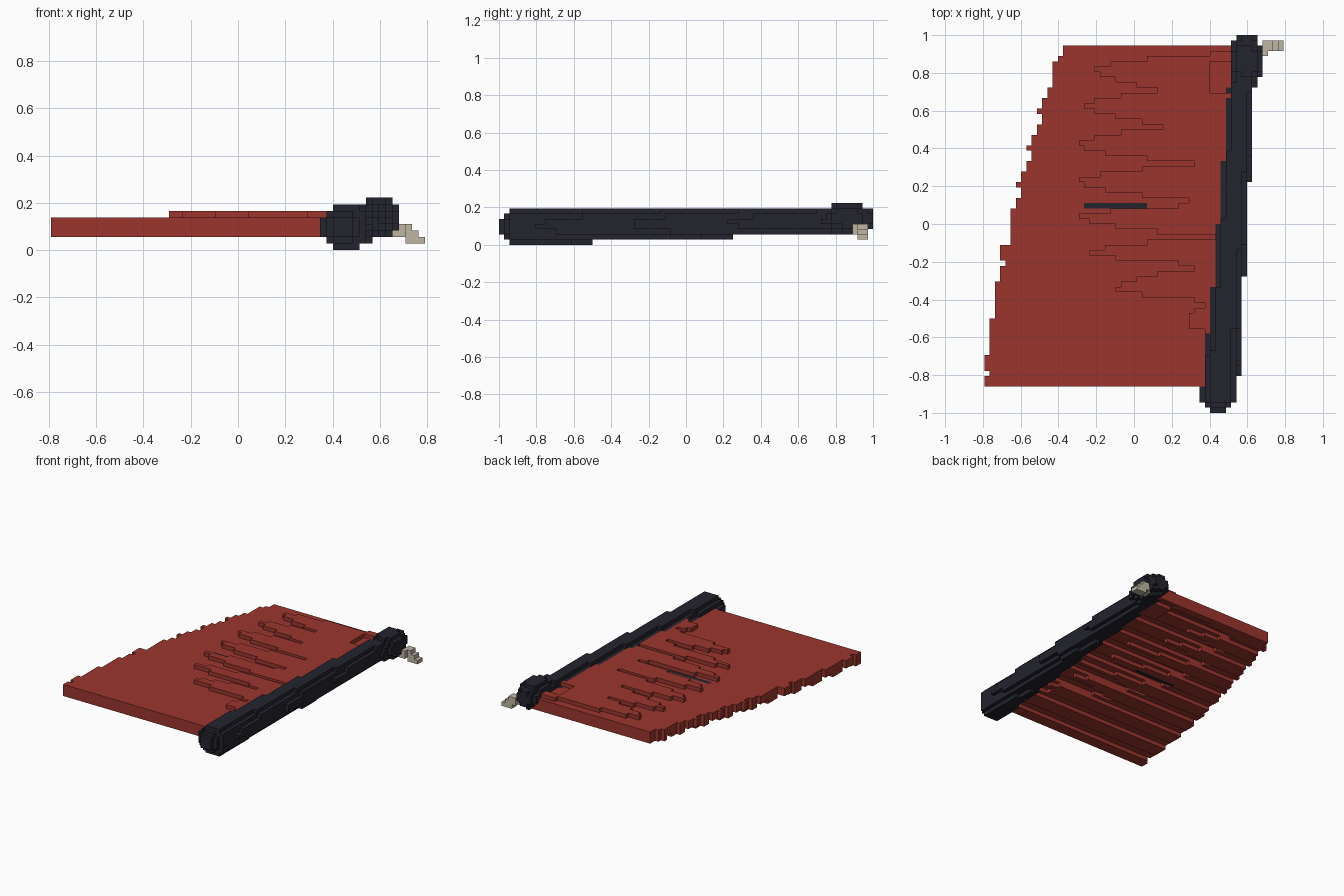
import bpy, bmesh, math
from mathutils import Vector

if "Cube" in bpy.data.objects:
    bpy.data.objects.remove(bpy.data.objects["Cube"])

CELL = 1 / 36
NX, NY, NZ = 57, 72, 8


def material(name, colour):
    m = bpy.data.materials.new(name)
    m.use_nodes = True
    m.diffuse_color = (*colour, 1)
    m.node_tree.nodes["Principled BSDF"].inputs["Base Color"].default_value = (*colour, 1)
    return m


def centre(i, j, k):
    return Vector((i + 0.5 - NX / 2, j + 0.5 - NY / 2, k + 0.5)) * CELL


def fill(inside):
    """All grid cells whose centre passes a test."""
    return {(i, j, k) for i in range(NX) for j in range(NY) for k in range(NZ)
            if inside(centre(i, j, k))}


def box(low, high):
    return fill(lambda p: all(a < c < b for a, c, b in zip(low, p, high)))


# Arm: tapered round bar with a rounded front end
def arm_axis(y):
    t = (y + 1) / 2
    radius = 0.1 - 0.036 * t
    return 0.445 + 0.145 * t, 0.196 - radius, radius


def in_arm(p):
    x, z, r = arm_axis(p.y)
    if p.y < -0.94:
        r *= 0.75 if p.y > -0.97 else 0.5
    return p.y < 0.96 and math.hypot(p.x - x, p.z - z) < r


# Knuckle: blocky ellipsoid at the back end
def in_knuckle(p):
    d = p - Vector((0.597, 0.872, 0.14))
    return (d.x / 0.088) ** 2 + (d.y / 0.14) ** 2 + (d.z / 0.088) ** 2 < 1


arm = fill(in_arm)
knuckle = fill(in_knuckle) - arm

# Claw: stepped hook beside the knuckle
claw = box((0.64, 0.86, 0.08), (0.68, 0.92, 0.14))
claw |= box((0.64, 0.89, 0.055), (0.71, 0.945, 0.112))
claw |= box((0.68, 0.917, 0.055), (0.735, 0.973, 0.112))
claw |= box((0.72, 0.917, 0.028), (0.765, 0.973, 0.084))
claw |= box((0.74, 0.917, 0.028), (0.8, 0.973, 0.056))
claw -= arm | knuckle

# Membrane: alternating groove ends and finger tips, as (y, x)
FOLDS = [(0.91, 0.5), (0.82, -0.21), (0.71, 0.15), (0.63, -0.26), (0.52, 0.2),
         (0.42, -0.29), (0.32, 0.34), (0.23, -0.29), (0.11, 0.45), (0.04, -0.29),
         (-0.07, 0.43), (-0.15, -0.24), (-0.22, 0.43), (-0.34, -0.1),
         (-0.41, 0.4), (-0.54, 0.28), (-0.58, 0.45)]


def fold_edge(y):
    for (ya, xa), (yb, xb) in zip(FOLDS, FOLDS[1:]):
        if yb < y <= ya:
            t = (ya - y) / (ya - yb)
            if xa > xb:
                xa, xb, t = xb, xa, 1 - t
            return xa + (xb - xa) * t ** 1.8
    return 1


def in_membrane(p):
    if not -0.86 < p.y < 0.95:
        return False
    wave = math.cos(2 * math.pi * (p.y - 0.82) / 0.194)
    rib = wave < 0
    u = (p.y + 0.86) / 1.81
    edge = -0.795 + 0.415 * u ** 1.5 + (0.015 if rib else -0.008)
    if not edge < p.x < arm_axis(p.y)[0]:
        return False
    pocket = p.x > 0.4 and 0.7 < p.y < 0.87
    raised = p.x > fold_edge(p.y) and not pocket
    low = 2 if rib or pocket or abs(p.y) > 0.83 else 3
    return low + raised <= p.z / CELL < 5 + raised


membrane = fill(in_membrane) - arm - knuckle

# Slit: one dark row set into the membrane
slit = {c for c in membrane
        if abs(centre(*c).y - 0.097) < 0.01 and -0.26 < centre(*c).x < 0.06}
membrane -= slit

solid = arm | knuckle | claw | membrane | slit


def build(name, cells, mat):
    """Make a mesh from the exposed sides of a set of cells."""
    bm = bmesh.new()
    corners = {}

    def corner(p):
        if p not in corners:
            corners[p] = bm.verts.new(centre(*(c - 0.5 for c in p)))
        return corners[p]

    for cell in sorted(cells):
        for axis in range(3):
            u, v = (axis + 1) % 3, (axis + 2) % 3
            for side in (0, 1):
                other = list(cell)
                other[axis] += 2 * side - 1
                if tuple(other) in solid:
                    continue
                ring = []
                for a, b in ((0, 0), (1, 0), (1, 1), (0, 1)):
                    p = list(cell)
                    p[axis] += side
                    p[u] += a
                    p[v] += b
                    ring.append(corner(tuple(p)))
                bm.faces.new(ring if side else ring[::-1])
    mesh = bpy.data.meshes.new(name)
    bm.to_mesh(mesh)
    bm.free()
    mesh.materials.append(mat)
    bpy.context.collection.objects.link(bpy.data.objects.new(name, mesh))


red = material("membrane red", (0.33, 0.036, 0.027))
dark = material("arm charcoal", (0.017, 0.017, 0.027))
bone = material("claw bone", (0.52, 0.47, 0.37))

build("wing_arm", arm, dark)
build("wing_knuckle", knuckle, dark)
build("wing_claw", claw, bone)
build("wing_membrane", membrane, red)
build("membrane_slit", slit, dark)
